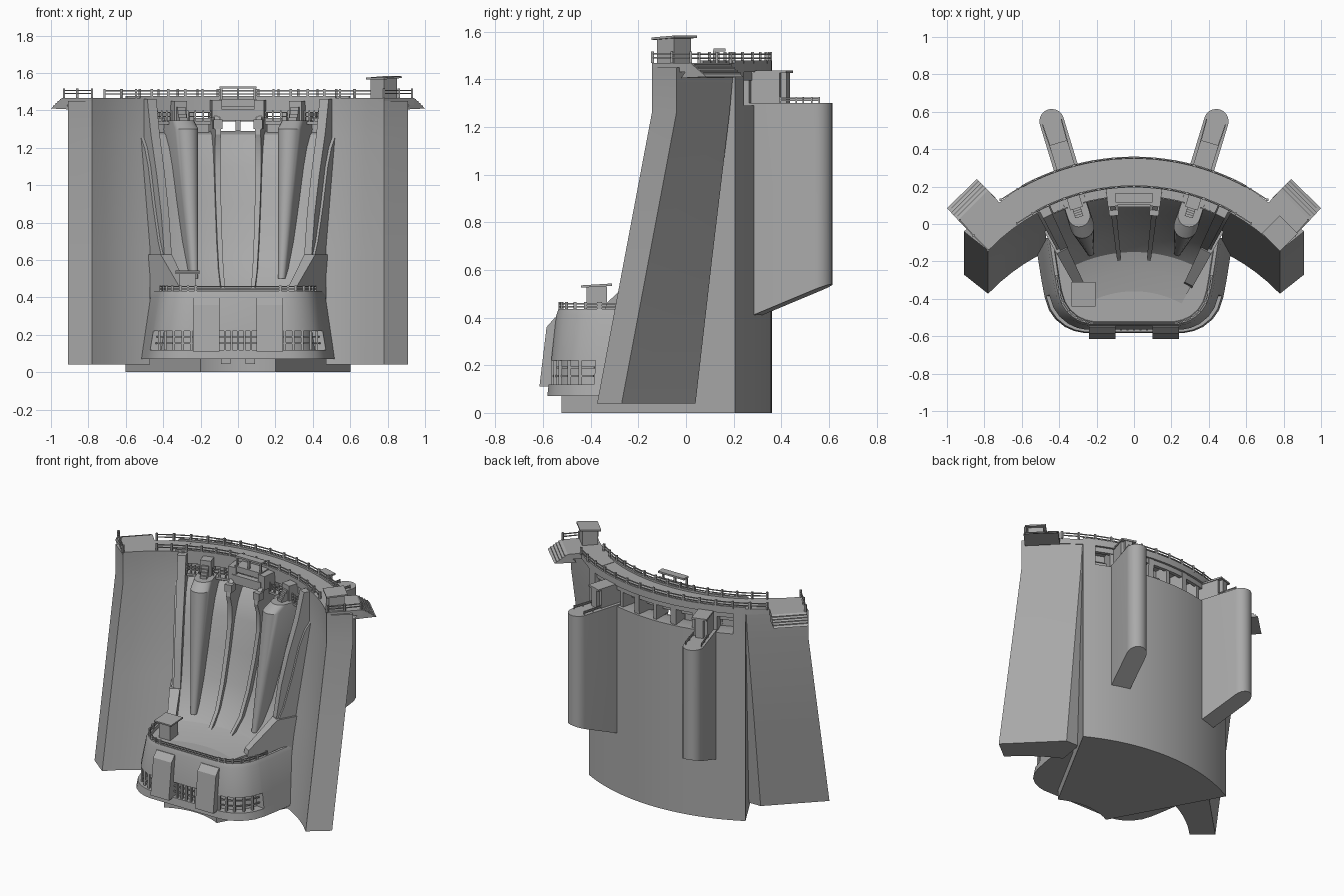
import bpy, bmesh, math
from mathutils import Matrix, Vector

cube = bpy.data.objects.get("Cube")
if cube:
    bpy.data.objects.remove(cube)

mat = bpy.data.materials.new("concrete_grey")
mat.use_nodes = True
grey = (0.40, 0.40, 0.40, 1)
mat.diffuse_color = grey
mat.node_tree.nodes["Principled BSDF"].inputs["Base Color"].default_value = grey
made = []
CY = -0.89           # centre of the arch in plan


def finish(name, bm):
    bmesh.ops.recalc_face_normals(bm, faces=bm.faces)
    mesh = bpy.data.meshes.new(name)
    bm.to_mesh(mesh)
    bm.free()
    mesh.materials.append(mat)
    ob = bpy.data.objects.new(name, mesh)
    bpy.context.collection.objects.link(ob)
    made.append(ob)
    return ob


def loft(name, rings):
    """Skin closed rings of equal length and cap both ends."""
    bm = bmesh.new()
    rows = [[bm.verts.new(p) for p in ring] for ring in rings]
    n = len(rows[0])
    for a, b in zip(rows, rows[1:]):
        for i in range(n):
            j = (i + 1) % n
            bm.faces.new((a[i], a[j], b[j], b[i]))
    bm.faces.new(rows[0])
    bm.faces.new(rows[-1])
    return finish(name, bm)


def polar(deg, r, z):
    t = math.radians(deg)
    return Vector((r * math.sin(t), CY + r * math.cos(t), z))


def sector(name, profile, t0, t1, n=1):
    """Sweep an (r, z) profile about the arch centre."""
    return loft(name, [[polar(t0 + (t1 - t0) * k / n, r, z) for r, z in profile]
                       for k in range(n + 1)])


def slab(r0, r1, z0, z1):
    return [(r0, z0), (r1, z0), (r1, z1), (r0, z1)]


def box(name, loc, size, deg=0, tilt=0):
    bm = bmesh.new()
    m = (Matrix.Translation(loc) @ Matrix.Rotation(math.radians(-deg), 4, 'Z')
         @ Matrix.Rotation(tilt, 4, 'X') @ Matrix.Diagonal((*size, 1)))
    bmesh.ops.create_cube(bm, size=1, matrix=m)
    return finish(name, bm)


def rbox(name, deg, r0, r1, width, z0, z1):
    return box(name, polar(deg, (r0 + r1) / 2, (z0 + z1) / 2), (width, r1 - r0, z1 - z0), deg)


def railing(name, pts, h, post=0.012, every=1):
    """Posts with two thin bars along a path."""
    for i, p in enumerate(pts):
        if i % every == 0:
            box(name + "_post", p + Vector((0, 0, h / 2)), (post, post, h))
    for f in (0.45, 0.8):
        for a, b in zip(pts, pts[1:]):
            d = b - a
            mid = (a + b) / 2 + Vector((0, 0, h * f))
            box(name + "_bar", mid, (0.006, d.length, 0.006), math.degrees(math.atan2(d.x, d.y)))


def hut(name, x, y, z, h, deg, body, roof):
    box(name + "_body", (x, y, z + h / 2), (body, body, h), deg)
    box(name + "_roof", (x, y, z + h + 0.004), (roof, roof, 0.01), deg, 0.06)


# Main arch body with a flowing spillway face
spill = [(1.14, 1.29), (1.09, 1.27), (1.04, 1.2), (1.0, 1.1), (0.95, 0.9), (0.89, 0.7),
         (0.82, 0.55), (0.74, 0.46), (0.64, 0.43)]
sector("arch_body", [(1.25, 0), (1.25, 1.29)] + spill + [(0.42, 0.4), (0.42, 0)], -28.7, 28.7, 28)

# Road deck, kerbs and beams beneath it
sector("road_deck", slab(1.085, 1.25, 1.43, 1.465), -28.7, 28.7, 32)
for r in (1.085, 1.238):
    sector("kerb", slab(r, r + 0.012, 1.46, 1.478), -28.7, 28.7, 32)
sector("front_beam", slab(1.09, 1.125, 1.385, 1.435), -26, 26, 26)
sector("lower_beam", slab(1.14, 1.16, 1.34, 1.36), -26, 26, 26)
sector("rear_beam", slab(1.21, 1.235, 1.395, 1.435), -26, 26, 26)
for k in range(-3, 4):
    rbox("deck_bracket", k * 6.5, 1.1, 1.23, 0.025, 1.29, 1.435)

# Deck railings
for r in (1.091, 1.244):
    railing("deck_rail", [polar(-35 + 5 * k, r, 1.465) for k in range(15)], 0.05)

# Centre balcony
box("balcony_floor", (0, 0.155, 1.442), (0.2, 0.1, 0.04))
box("balcony_top", (0, 0.14, 1.522), (0.2, 0.05, 0.012))
for x in (-0.09, 0, 0.09):
    box("balcony_post", (x, 0.12, 1.49), (0.012, 0.012, 0.06))
box("centre_gate_beam", (0, 0.11, 1.375), (0.22, 0.04, 0.06))

for s in (-1, 1):
    # Spillway piers
    pier = [(1.24, 1.43), (1.05, 1.43), (0.95, 1.33), (0.94, 1.27), (0.96, 1.2), (0.96, 1.08),
            (0.92, 0.9), (0.86, 0.7), (0.79, 0.54), (0.7, 0.45), (0.66, 0.4), (1.2, 0.4)]
    sector("spillway_pier", pier, s * 5.6, s * 7.4)
    rbox("pier_hoist", s * 6.5, 0.99, 1.09, 0.055, 1.36, 1.455)
    rbox("pier_cap", s * 6.5, 0.94, 0.99, 0.05, 1.30, 1.35)

    # Training walls and their stepped feet
    wall = [(1.22, 1.46), (1.04, 1.46), (1.0, 1.28), (0.97, 1.18), (0.93, 1.05), (0.88, 0.85),
            (0.84, 0.6), (0.8, 0.4), (1.22, 0.4)]
    sector("training_wall", wall, s * 24.8, s * 27.8)
    sector("wall_end_block", slab(1.08, 1.25, 1.28, 1.44), s * 25, s * 28.7, 3)
    foot = [(1.02, 0.3), (1.02, 0.63), (0.84, 0.63), (0.64, 0.46), (0.6, 0.3)]
    sector("wall_foot", foot, s * 25, s * 29.5)

    # Tapered buttress cones on the downstream face
    rings = []
    for z, rc, w, back in ((0.5, 0.775, 0.02, 0.9), (0.9, 0.85, 0.042, 1.02),
                           (1.3, 0.92, 0.064, 1.14), (1.345, 0.98, 0.06, 1.14)):
        t = math.radians(s * 17.5)
        out, side = Vector((math.sin(t), math.cos(t), 0)), Vector((math.cos(t), -math.sin(t), 0))
        o = Vector((0, CY, z))
        ring = [o + out * back - side * w]
        for k in range(11):
            a = math.pi * k / 10
            ring.append(o + out * (rc - w * math.sin(a)) - side * w * math.cos(a))
        rings.append(ring + [o + out * back + side * w])
    loft("buttress_cone", rings)
    rbox("cone_gatehouse", s * 17.5, 1.02, 1.12, 0.07, 1.32, 1.45)
    for k in range(5):
        rbox("cone_stair", s * 17.5, 0.96 + 0.012 * k, 1.03, 0.045, 1.33, 1.345 + 0.018 * k)

    # Catwalks between piers and walls
    for t0, t1 in ((8, 15), (20, 24.5)):
        sector("catwalk", slab(1.035, 1.1, 1.325, 1.34), s * t0, s * t1, 5)
        railing("catwalk_rail", [polar(s * (t0 + (t1 - t0) * k / 3), 1.04, 1.34) for k in range(4)], 0.06, 0.008)
        sector("gate_panel", slab(1.12, 1.135, 1.28, 1.34), s * t0, s * t1, 5)

    # Intake towers on the upstream face, with a sloped foot
    ends = []
    for top in (False, True):
        ring = []
        pts = [(1.2, -0.066)]
        for k in range(11):
            a = math.pi * k / 10
            pts.append((1.505 + 0.066 * math.sin(a), -0.066 * math.cos(a)))
        for r, w in pts + [(1.2, 0.066)]:
            p = polar(s * 17, r, 1.3 if top else 0.40 + (r - 1.22) * 0.4)
            t = math.radians(s * 17)
            ring.append(p + Vector((math.cos(t), -math.sin(t), 0)) * w)
        ends.append(ring)
    loft("intake_tower", ends)
    rbox("intake_gatehouse", s * 17, 1.2, 1.355, 0.09, 1.29, 1.43)
    rbox("gatehouse_roof", s * 17, 1.19, 1.385, 0.1, 1.425, 1.437)
    rbox("gatehouse_ladder", s * 17, 1.35, 1.38, 0.05, 1.3, 1.43)
    for w in (-2.0, 2.0):
        railing("intake_rail", [polar(s * 17 + w, r, 1.3) for r in (1.36, 1.43, 1.5)], 0.025, 0.006)

    # Leaning wing walls
    arc = [(x, CY + math.sqrt(1.08 ** 2 - x * x)) for x in (0.47, 0.53, 0.59, 0.65, 0.71, 0.78)]
    plan = arc + [(0.91, -0.04), (0.6, 0.2), (0.5, 0.2)]
    rings = []
    for z, front, back in ((0.04, 0.23, 0.16), (0.65, 0.115, 0.09), (1.26, 0, 0.017), (1.45, 0, 0)):
        rings.append([(s * x, y - (back if i > 6 else front), z) for i, (x, y) in enumerate(plan)])
    loft("wing_wall", rings)

    # Wing platform and slatted ramp at its end
    plan = arc + [(0.94, 0.02), (0.78, 0.18), (0.72, 0.115), (0.6, 0.205), (0.52, 0.24)]
    loft("wing_platform", [[(s * x, y, z) for x, y in plan] for z in (1.43, 1.467)])
    loft("end_ramp", [[(s * 0.94, 0.02, 1.467), (s * 1.0, 0.085, 1.41), (s * 0.9, -0.02, 1.405)],
                      [(s * 0.78, 0.18, 1.467), (s * 0.84, 0.24, 1.41), (s * 0.74, 0.14, 1.405)]])
    for k in range(1, 5):
        f = k / 5
        box("ramp_slat", (s * (0.86 + 0.06 * f), 0.1 + 0.0625 * f, 1.47 - 0.057 * f),
            (0.006, 0.22, 0.006), -45 * s)
    edge = [Vector((s * x, y, 1.467)) for x, y in ((0.78, -0.14), (0.86, -0.06), (0.93, 0.02))]
    railing("wing_rail", edge, 0.05)

# Lookout hut on the left wing
hut("wing_hut", 0.78, -0.05, 1.465, 0.105, 45, 0.1, 0.135)

# Powerhouse: rounded, tapering, with a recessed window band
half = [(0.53, -0.08), (0.495, -0.3), (0.478, -0.39), (0.475, -0.4), (0.455, -0.46), (0.42, -0.51),
        (0.37, -0.55), (0.32, -0.572), (0.27, -0.582)]
outline = half + [(-x, y) for x, y in reversed(half)]


def house_ring(z, inset=1.0, band=False):
    f = (min(z, 0.41) - 0.07) / 0.34
    ring = []
    for x, y in outline:
        k = inset if (not band or y < -0.395) else 1.0
        ring.append(Vector((x * (1 - 0.12 * f) * k, -0.25 + (y * (1 - 0.065 * f) + 0.25) * k, z)))
    return ring


loft("powerhouse", [house_ring(0.07), house_ring(0.12), house_ring(0.12, 0.88, True),
                    house_ring(0.22, 0.88, True), house_ring(0.22), house_ring(0.41),
                    house_ring(0.435, 0.97), house_ring(0.435, 0.93), house_ring(0.415, 0.92)])
for ring_z in (0.155, 0.19):
    pts = house_ring(ring_z, 0.95)[3:-3]
    for a, b in zip(pts, pts[1:]):
        d = b - a
        box("window_bar", (a + b) / 2, (0.008, d.length, 0.008), math.degrees(math.atan2(d.x, d.y)))
for p in house_ring(0.17, 0.96)[4:-4]:
    box("window_post", p, (0.014, 0.014, 0.105))
for x in (-0.07, -0.035, 0, 0.035, 0.07):
    box("window_post", (x, -0.562, 0.17), (0.012, 0.014, 0.105))
railing("terrace_rail", house_ring(0.43, 0.95)[1:-1], 0.035, 0.012)

# Turbine gate panels and outlets on the powerhouse front
for s in (-1, 1):
    x0, x1 = s * 0.1, s * 0.24
    loft("turbine_gate", [[(x0, -0.5, z), (x1, -0.5, z), (x1, y, z), (x0, y, z)]
                          for z, y in ((0.11, -0.615), (0.36, -0.585), (0.4, -0.55))])
    box("outlet", (s * 0.065, -0.49, 0.06), (0.05, 0.06, 0.03))

# Hut on the powerhouse terrace
hut("terrace_hut", -0.27, -0.375, 0.41, 0.12, 0, 0.085, 0.13)

# Smooth curved surfaces, keep edges crisp
bpy.ops.object.select_all(action='DESELECT')
for ob in made:
    ob.select_set(True)
bpy.context.view_layer.objects.active = made[0]
bpy.ops.object.shade_smooth_by_angle(angle=math.radians(25))
